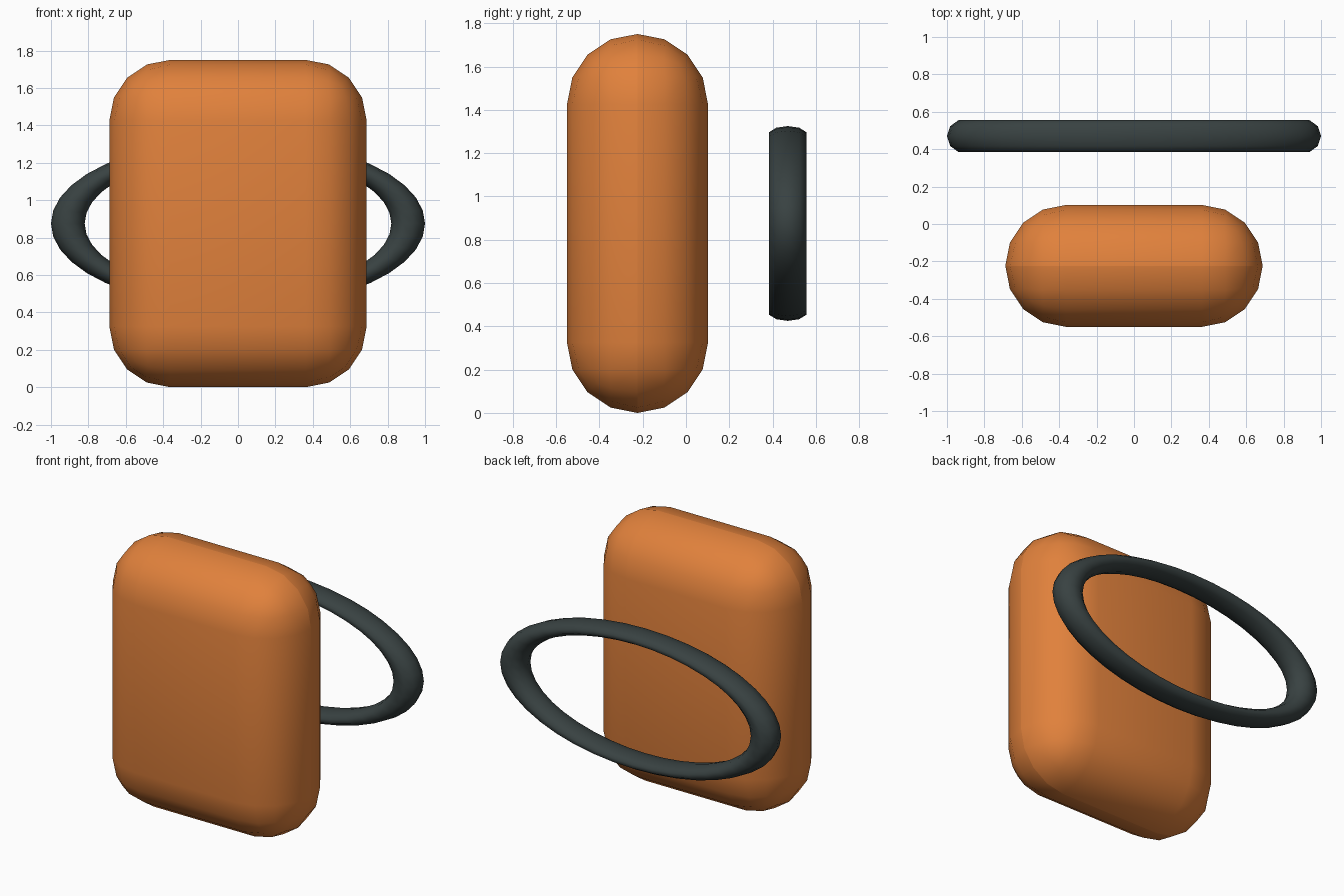
import bpy
import math

if "Cube" in bpy.data.objects:
    bpy.data.objects.remove(bpy.data.objects["Cube"])


def material(name, rgb):
    mat = bpy.data.materials.new(name)
    mat.diffuse_color = (*rgb, 1.0)
    mat.use_nodes = True
    mat.node_tree.nodes["Principled BSDF"].inputs["Base Color"].default_value = mat.diffuse_color
    return mat


def finish(obj, name, mat, angle):
    obj.name = name
    obj.data.materials.append(mat)
    bpy.ops.object.shade_smooth_by_angle(angle=math.radians(angle))


orange = material("orange", (0.75, 0.22, 0.045))
charcoal = material("charcoal", (0.04, 0.054, 0.054))

# Upright pillow-shaped body: a box with fully rounded edges
bpy.ops.mesh.primitive_cube_add(size=1, location=(0, -0.224, 0.875))
body = bpy.context.object
body.scale = (1.376, 0.652, 1.75)
bpy.ops.object.transform_apply(location=False, rotation=False, scale=True)
bevel = body.modifiers.new("rounding", 'BEVEL')
bevel.width = 0.3255
bevel.segments = 4
bevel.limit_method = 'NONE'
bpy.ops.object.modifier_apply(modifier=bevel.name)
finish(body, "body", orange, 40)

# Flattened oval ring floating behind the body
bpy.ops.mesh.primitive_torus_add(
    major_segments=40, minor_segments=10, major_radius=0.91, minor_radius=0.09,
    location=(0, 0.47, 0.875), rotation=(math.pi / 2, 0, 0))
ring = bpy.context.object
ring.scale = (1, 0.45, 1)
bpy.ops.object.transform_apply(location=False, rotation=True, scale=True)
finish(ring, "oval_ring", charcoal, 80)
